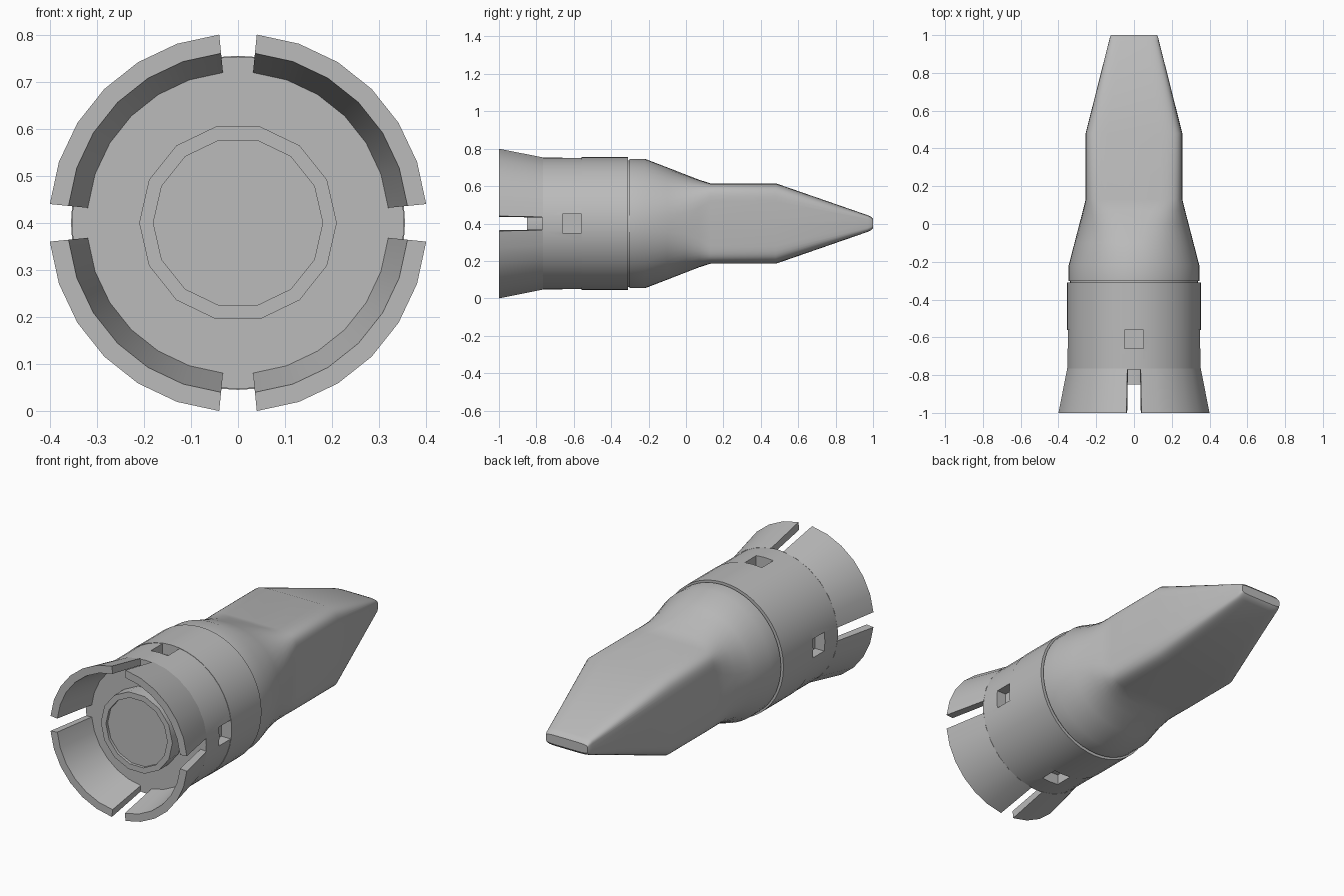
import bpy, bmesh
from math import sin, cos, pi, radians, copysign

cube = bpy.data.objects.get("Cube")
if cube:
    bpy.data.objects.remove(cube, do_unlink=True)

AXIS_Z = 0.4

grey = bpy.data.materials.new("plain grey")
grey.use_nodes = True
grey.diffuse_color = (0.5, 0.5, 0.5, 1)
bsdf = next(n for n in grey.node_tree.nodes if n.type == 'BSDF_PRINCIPLED')
bsdf.inputs["Base Color"].default_value = grey.diffuse_color


def skin(name, rings, angle=30):
    """Join equal rings of points into a capped, smooth-shaded solid."""
    bm = bmesh.new()
    loops = [[bm.verts.new(p) for p in ring] for ring in rings]
    count = len(loops[0])
    for a, b in zip(loops, loops[1:]):
        for i in range(count):
            j = (i + 1) % count
            bm.faces.new((a[i], a[j], b[j], b[i]))
    bm.faces.new(loops[0])
    bm.faces.new(loops[-1])
    bmesh.ops.recalc_face_normals(bm, faces=bm.faces)
    mesh = bpy.data.meshes.new(name)
    bm.to_mesh(mesh)
    bm.free()
    mesh.materials.append(grey)
    obj = bpy.data.objects.new(name, mesh)
    bpy.context.collection.objects.link(obj)
    smooth(obj, angle)
    return obj


def smooth(obj, angle=30):
    bpy.ops.object.select_all(action='DESELECT')
    obj.select_set(True)
    bpy.context.view_layer.objects.active = obj
    bpy.ops.object.shade_smooth_by_angle(angle=radians(angle))


def section(y, a, b, power=2, count=48):
    """Superellipse ring around the long axis."""
    ring = []
    for i in range(count):
        t = 2 * pi * i / count
        c, s = cos(t), sin(t)
        ring.append((a * copysign(abs(c) ** (2 / power), c), y,
                     AXIS_Z + b * copysign(abs(s) ** (2 / power), s)))
    return ring


def turned(name, profile, count=48):
    return skin(name, [section(y, r, r, 2, count) for r, y in profile])


# Collar body with four square pockets
collar = turned("collar", [(0.353, -0.77), (0.353, -0.56)])
for k in range(4):
    t = k * pi / 2
    bpy.ops.mesh.primitive_cube_add(
        size=0.1, location=(0.345 * cos(t), -0.61, AXIS_Z + 0.345 * sin(t)))
    cutter = bpy.context.object
    cutter.name = "pocket_cutter"
    cutter.hide_render = True
    cut = collar.modifiers.new("pocket", 'BOOLEAN')
    cut.operation = 'DIFFERENCE'
    cut.solver = 'EXACT'
    cut.object = cutter
    bpy.context.view_layer.objects.active = collar
    bpy.ops.object.modifier_apply(modifier=cut.name)
    bpy.data.objects.remove(cutter, do_unlink=True)
smooth(collar)

# Middle band and the narrow groove behind it
turned("middle_band", [(0.355, -0.56), (0.355, -0.31)])
turned("groove_core", [(0.338, -0.32), (0.338, -0.29)])

# Round boss with a shallow recess on the front
turned("front_boss", [(0.18, -0.835), (0.18, -0.85), (0.21, -0.85), (0.21, -0.765)], 14)

# Four flared skirt segments separated by slots
SLOT = radians(5.7)
FLARE = [(0.402, -1), (0.362, -1), (0.32, -0.765), (0.355, -0.765)]
STEPS = 6
for k in range(4):
    rings = []
    for i in range(STEPS + 1):
        t = k * pi / 2 + SLOT + (pi / 2 - 2 * SLOT) * i / STEPS
        rings.append([(r * cos(t), y, AXIS_Z + r * sin(t)) for r, y in FLARE])
    skin(f"skirt_segment_{k + 1}", rings)

# Mouthpiece: round base blending to a rounded bar, then a flat tapered tip
stations = [
    (-0.302, 0.346, 0.346, 2),
    (-0.22, 0.346, 0.346, 2),
    (-0.1, 0.315, 0.3, 2.15),
    (0.0, 0.289, 0.261, 2.7),
    (0.07, 0.271, 0.234, 4),
    (0.13, 0.256, 0.215, 7),
    (0.48, 0.256, 0.215, 7),
    (0.97, 0.132, 0.045, 6),
    (0.99, 0.127, 0.036, 6),
    (1.0, 0.122, 0.024, 6),
]
skin("mouthpiece", [section(*s) for s in stations], 35)
